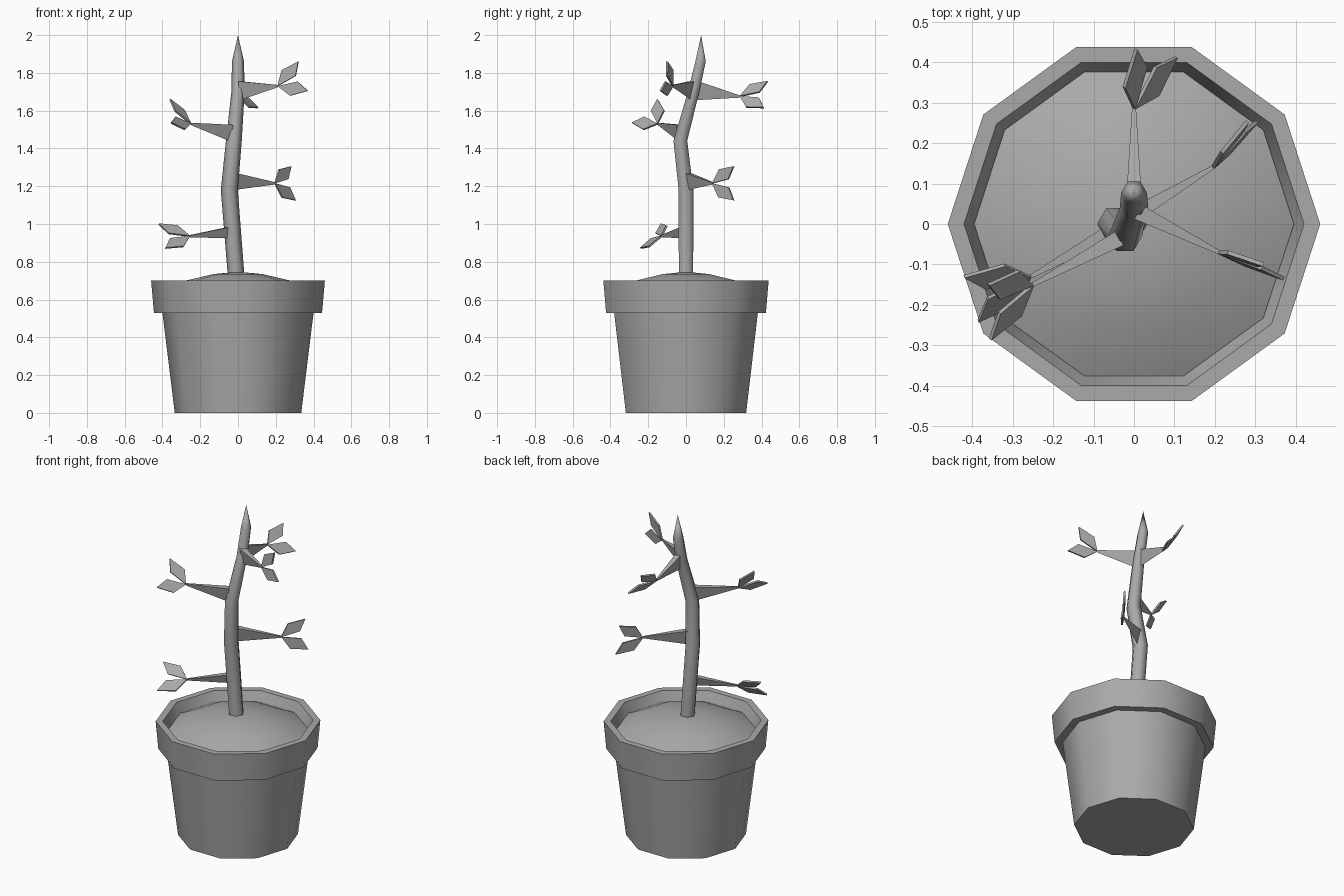
import bpy, bmesh, math
from mathutils import Vector

cube = bpy.data.objects.get("Cube")
if cube:
    bpy.data.objects.remove(cube, do_unlink=True)

grey = bpy.data.materials.new("plain_grey")
grey.use_nodes = True
COLOUR = (0.4, 0.4, 0.4, 1)
grey.diffuse_color = COLOUR
bsdf = next(n for n in grey.node_tree.nodes if n.type == 'BSDF_PRINCIPLED')
bsdf.inputs["Base Color"].default_value = COLOUR


def finish(name, bm, angle=None):
    """Turn a bmesh into an object, optionally smoothed below an angle."""
    bmesh.ops.recalc_face_normals(bm, faces=bm.faces)
    mesh = bpy.data.meshes.new(name)
    bm.to_mesh(mesh)
    bm.free()
    mesh.materials.append(grey)
    obj = bpy.data.objects.new(name, mesh)
    bpy.context.collection.objects.link(obj)
    if angle:
        bpy.ops.object.select_all(action='DESELECT')
        obj.select_set(True)
        bpy.context.view_layer.objects.active = obj
        bpy.ops.object.shade_smooth_by_angle(angle=math.radians(angle))
    return obj


def loft(name, stations, sides, angle):
    """Skin rings given as (x, y, z, radius); radius 0 makes a point."""
    bm = bmesh.new()
    rings = []
    for x, y, z, r in stations:
        count = sides if r else 1
        turns = [math.tau * i / sides for i in range(count)]
        rings.append([bm.verts.new((x + r * math.cos(t), y + r * math.sin(t), z))
                      for t in turns])
    for a, b in zip(rings, rings[1:]):
        for i in range(sides):
            j = (i + 1) % sides
            if len(b) == 1:
                bm.faces.new((a[i], a[j], b[0]))
            elif len(a) == 1:
                bm.faces.new((a[0], b[j], b[i]))
            else:
                bm.faces.new((a[i], a[j], b[j], b[i]))
    if len(rings[0]) > 1:
        bm.faces.new(rings[0][::-1])
    return finish(name, bm, angle)


# Ten-sided pot with a thick rim, and the domed soil inside it
pot_profile = [(0.335, 0), (0.40, 0.53), (0.445, 0.53), (0.46, 0.70),
               (0.42, 0.70), (0.395, 0.635)]
loft("pot", [(0, 0, z, r) for r, z in pot_profile], 10, 40)
soil_profile = [(0.395, 0.64), (0.27, 0.702), (0.13, 0.735), (0, 0.747)]
loft("soil", [(0, 0, z, r) for r, z in soil_profile], 10, 40)

# Crooked six-sided trunk ending in a point
loft("trunk", [(-0.008, 0, 0.70, 0.044), (-0.046, 0, 1.18, 0.045),
               (-0.022, -0.03, 1.44, 0.042), (0, 0.04, 1.70, 0.035),
               (0, 0.077, 1.86, 0.032), (0, 0.08, 2.0, 0)], 6, 65)


def branch(name, root, tip, height):
    """Tapering three-sided spike: flat on top, ridge below."""
    bm = bmesh.new()
    root, tip = Vector(root), Vector(tip)
    side = (tip - root).cross(Vector((0, 0, 1))).normalized()
    up = Vector((0, 0, 1))
    ends = []
    for centre, h, w in ((root, height / 2, 0.02), (tip, 0.006, 0.005)):
        ends.append([bm.verts.new(centre + p) for p in
                     (up * h + side * w, up * h - side * w, -up * h)])
    a, b = ends
    for i in range(3):
        j = (i + 1) % 3
        bm.faces.new((a[i], a[j], b[j], b[i]))
    bm.faces.new(a[::-1])
    bm.faces.new(b)
    finish(name, bm)


def leaf(name, tip, end, other_end, thickness=0.01):
    """Thin kite from the branch tip to its end, in the plane of both leaves."""
    tip = Vector(tip)
    axis = Vector(end) - tip
    normal = axis.cross(Vector(other_end) - tip).normalized()
    inward = normal.cross(axis).normalized()
    outline = [(0, 0), (0.45, -0.04), (1, 0), (0.62, 0.04)]
    bm = bmesh.new()
    face = bm.faces.new([bm.verts.new(tip + axis * u + inward * v
                                      - normal * thickness / 2) for u, v in outline])
    extruded = bmesh.ops.extrude_face_region(bm, geom=[face])
    moved = [g for g in extruded["geom"] if isinstance(g, bmesh.types.BMVert)]
    bmesh.ops.translate(bm, verts=moved, vec=normal * thickness)
    finish(name, bm)


# Branches: name, root, height at root, tip, upper leaf end, lower leaf end
branches = [
    ("low_right", (-0.04, -0.01, 0.955), 0.06, (-0.255, -0.13, 0.935),
     (-0.42, -0.13, 1.0), (-0.385, -0.24, 0.872)),
    ("low_left", (-0.02, 0.01, 1.225), 0.09, (0.195, 0.14, 1.215),
     (0.28, 0.253, 1.305), (0.303, 0.253, 1.125)),
    ("middle_right", (-0.035, -0.035, 1.48), 0.09, (-0.25, -0.15, 1.53),
     (-0.36, -0.15, 1.66), (-0.355, -0.285, 1.535)),
    ("high_left", (0.01, 0.03, 1.705), 0.10, (0.21, -0.07, 1.73),
     (0.32, -0.10, 1.86), (0.37, -0.135, 1.705)),
    ("high_back", (0, 0.05, 1.708), 0.105, (0, 0.285, 1.675),
     (0.005, 0.432, 1.755), (0.105, 0.412, 1.615)),
]
for name, root, height, tip, upper, lower in branches:
    branch(name + "_branch", root, tip, height)
    leaf(name + "_upper_leaf", tip, upper, lower)
    leaf(name + "_lower_leaf", tip, lower, upper)
